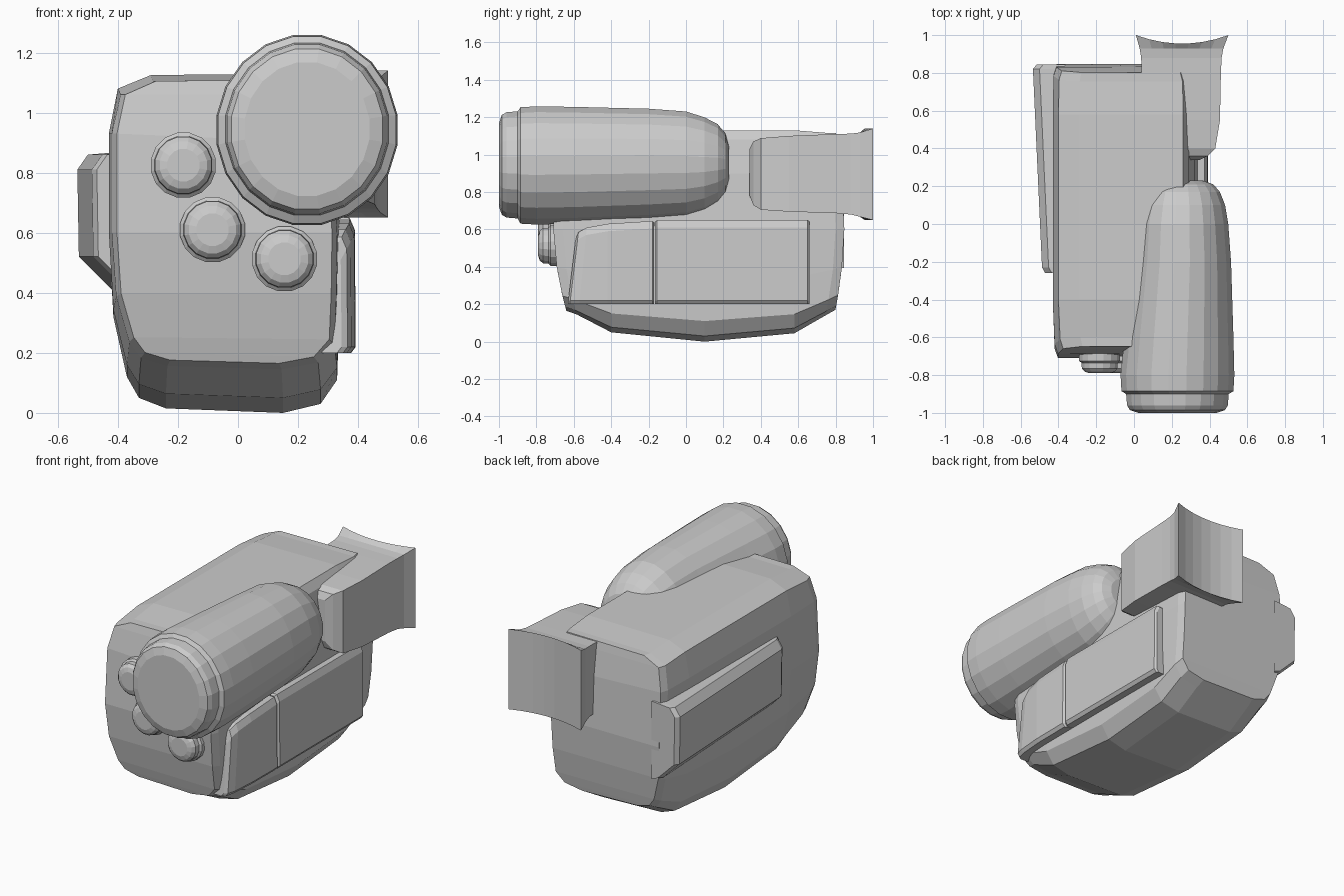
import bpy, bmesh, math


def loft(name, rings):
    """Skin equal-length rings; the ends are closed by strips joining point k to its mirror point."""
    bm = bmesh.new()
    vs = [[bm.verts.new(p) for p in r] for r in rings]
    m = len(vs[0])
    for a, b in zip(vs, vs[1:]):
        for i in range(m):
            j = (i + 1) % m
            bm.faces.new((a[i], a[j], b[j], b[i]))
    for r in (vs[0], vs[-1]):
        for k in range(m // 2 - 1):
            bm.faces.new((r[k], r[k + 1], r[m - 2 - k], r[m - 1 - k]))
    bmesh.ops.recalc_face_normals(bm, faces=bm.faces[:])
    me = bpy.data.meshes.new(name)
    bm.to_mesh(me)
    bm.free()
    ob = bpy.data.objects.new(name, me)
    bpy.context.collection.objects.link(ob)
    return ob


def ellipse(cx, y, cz, rx, rz, n):
    return [(cx + rx * math.cos(2 * math.pi * (i + .5) / n), y,
             cz + rz * math.sin(2 * math.pi * (i + .5) / n)) for i in range(n)]


# Body: one cross-section swept along y, with a lifted belly and bowed ends
left = [(-.24, .015), (-.33, .05), (-.37, .12), (-.415, .32), (-.43, .6), (-.43, .93), (-.40, 1.08), (-.29, 1.125)]
right = [(.15, 0), (.275, .03), (.33, .11), (.337, .32), (.34, .6), (.32, .9), (.29, 1.08), (.26, 1.13)]
section = left + right[::-1]


def body_ring(y, lift, sx, bow):
    ring = []
    for x, z in section:
        z2 = z + lift * max(0, 1 - z / .6) - (.02 * abs(bow) if z > 1 else 0)
        ring.append((-.045 + (x + .045) * sx, y + bow * .3 * (z2 - .65) ** 2, z2))
    return ring


loft("camera_body", [body_ring(*r) for r in (
    (-.71, .165, .93, 1), (-.66, .145, .975, 1), (-.40, .05, 1, 0), (.1, 0, 1, 0),
    (.58, .045, 1, 0), (.80, .14, .99, -.7), (.847, .17, .95, -.7))])

# Lens barrel: (y, centre x, centre z, x radius, z radius)
loft("lens_barrel", [ellipse(cx, y, cz, rx, rz, 20) for y, cx, cz, rx, rz in (
    (-1, .23, .945, .21, .225), (-.985, .23, .945, .255, .27), (-.96, .23, .945, .27, .285),
    (-.90, .23, .945, .275, .29), (-.885, .23, .942, .30, .315), (-.80, .23, .942, .305, .32),
    (-.6, .238, .943, .292, .316), (-.2, .255, .947, .262, .302), (0, .255, .947, .247, .287),
    (.1, .257, .947, .228, .255), (.17, .257, .95, .20, .215), (.21, .257, .95, .165, .165),
    (.23, .257, .95, .11, .10))])

# Front knobs
for i, (x, z) in enumerate(((-.182, .825), (-.085, .61), (.155, .513))):
    loft(f"front_knob_{i + 1}", [ellipse(x, y, z, r, r, 16) for y, r in (
        (-.60, .11), (-.725, .11), (-.735, .098), (-.765, .096), (-.782, .08), (-.79, .055))])


# Viewfinder with a flared, hollowed eyepiece
def finder_ring(y, x0, x1, z0, z1, n=8):
    t = [i / (n - 1) for i in range(n)]
    hollow = [.045 * (1 - (2 * u - 1) ** 2) if y == 1 else 0 for u in t]
    top = [(x0 + (x1 - x0) * u, y - h, z1) for u, h in zip(t, hollow)]
    return top + [(x, yy, z0) for x, yy, z in reversed(top)]


loft("viewfinder", [finder_ring(*r) for r in (
    (.34, .13, .35, .78, 1.03), (.36, .09, .39, .73, 1.07), (.40, .06, .43, .705, 1.088),
    (.55, .045, .455, .695, 1.10), (.80, .04, .46, .687, 1.11), (.88, .038, .464, .68, 1.112),
    (.93, .03, .473, .668, 1.118), (1, .01, .50, .65, 1.14))])


# Right side panels
def panel_ring(y, x, top, lean=0):
    pts = ((.28, .2), (x - .015, .2), (x, .22), (x - .003, top - .04), (x - .02, top), (.28, top))
    return [(px, y - lean * (top - pz), pz) for px, pz in pts]


loft("side_panel_rear", [panel_ring(*r) for r in (
    (-.165, .38, .64), (-.155, .392, .65), (.65, .392, .65), (.66, .38, .64))])
loft("side_panel_front", [panel_ring(*r) for r in (
    (-.17, .38, .635), (-.18, .392, .645), (-.42, .39, .63), (-.53, .378, .61, .1),
    (-.575, .365, .585, .12), (-.59, .345, .55, .12))])

# Left hand grip, thinner towards the front
grip = [(-.38, .395), (-.42, .41), (-.53, .52), (-.535, .81), (-.50, .86), (-.38, .87)]
loft("hand_grip", [[(x + dx, y, z) for x, z in grip] for y, dx in (
    (-.26, .065), (-.23, .048), (.82, 0), (.845, .02))])
